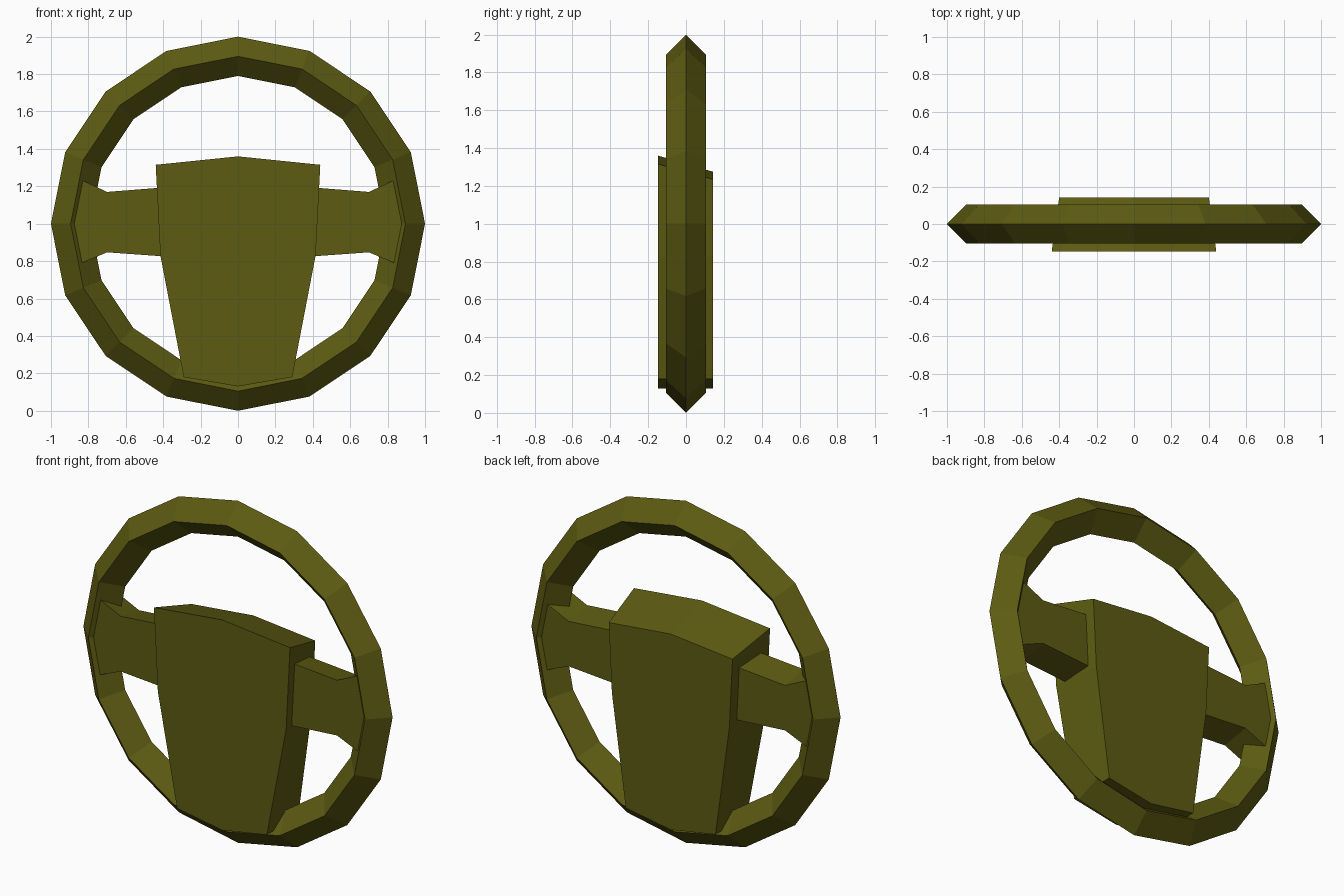
import bpy, bmesh, math

cube = bpy.data.objects.get("Cube")
if cube:
    bpy.data.objects.remove(cube, do_unlink=True)

olive = bpy.data.materials.new("olive_plastic")
olive.use_nodes = True
colour = (0.11, 0.105, 0.006, 1)
olive.diffuse_color = colour
olive.node_tree.nodes["Principled BSDF"].inputs["Base Color"].default_value = colour


def loft(name, front, back, y_front, y_back):
    """Solid between a front and a back outline of (x, z) points."""
    bm = bmesh.new()
    a = [bm.verts.new((x, y_front, z)) for x, z in front]
    b = [bm.verts.new((x, y_back, z)) for x, z in back]
    bm.faces.new(a)
    bm.faces.new(b[::-1])
    n = len(a)
    for i in range(n):
        j = (i + 1) % n
        bm.faces.new((a[i], b[i], b[j], a[j]))
    bmesh.ops.recalc_face_normals(bm, faces=bm.faces)
    mesh = bpy.data.meshes.new(name)
    bm.to_mesh(mesh)
    bm.free()
    mesh.materials.append(olive)
    obj = bpy.data.objects.new(name, mesh)
    bpy.context.collection.objects.link(obj)
    return obj


# Rim: faceted ring with a diamond section
bpy.ops.mesh.primitive_torus_add(
    major_segments=16, minor_segments=4, major_radius=0.895,
    minor_radius=0.105, location=(0, 0, 1), rotation=(math.pi / 2, 0, 0))
rim = bpy.context.object
rim.name = "rim"
rim.data.materials.append(olive)
bpy.ops.object.transform_apply(location=True, rotation=True)


# Hub: tapered centre pad, slightly smaller at the back
def hub_outline(top, shoulder, waist, foot, bottom):
    side = [shoulder, waist, foot]
    return ([(0, top)] + side + [(0, bottom)]
            + [(-x, z) for x, z in reversed(side)])


loft("hub",
     hub_outline(1.36, (0.44, 1.315), (0.415, 0.83), (0.29, 0.18), 0.13),
     hub_outline(1.275, (0.40, 1.235), (0.38, 0.83), (0.29, 0.18), 0.13),
     -0.148, 0.142)


# Spokes: bars flaring into the rim
def spoke_outline(side, shrink):
    half = [(0.32, 0.20), (0.70, 0.17), (0.85, 0.24)]
    upper = [(side * x, 1 + h - shrink) for x, h in half]
    lower = [(side * x, 1 - h * 0.9 + shrink) for x, h in reversed(half)]
    return upper + [(side * 0.89, 1)] + lower


for name, side in (("left_spoke", 1), ("right_spoke", -1)):
    loft(name, spoke_outline(side, 0), spoke_outline(side, 0.03), -0.085, 0.085)
